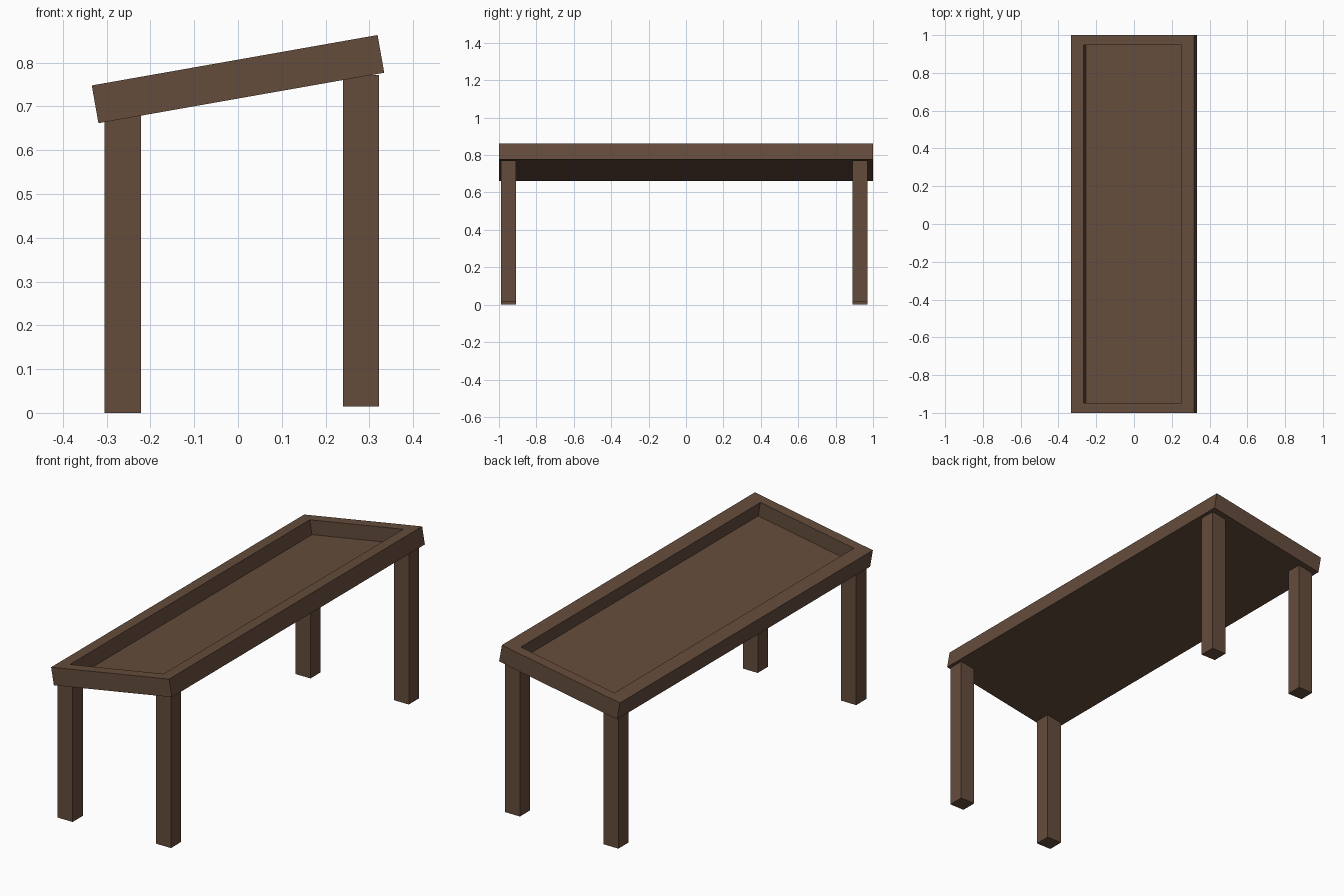
import bpy, bmesh, math
from mathutils import Matrix, Vector

if "Cube" in bpy.data.objects:
    bpy.data.objects.remove(bpy.data.objects["Cube"])

wood = bpy.data.materials.new("dark brown wood")
wood.diffuse_color = (0.13, 0.073, 0.046, 1)
wood.use_nodes = True
wood.node_tree.nodes["Principled BSDF"].inputs["Base Color"].default_value = wood.diffuse_color


def finish(name, bm):
    mesh = bpy.data.meshes.new(name)
    bm.to_mesh(mesh)
    bm.free()
    mesh.materials.append(wood)
    obj = bpy.data.objects.new(name, mesh)
    bpy.context.collection.objects.link(obj)
    return obj


def box(size, centre):
    bm = bmesh.new()
    bmesh.ops.create_cube(bm, size=1)
    bmesh.ops.scale(bm, vec=size, verts=bm.verts)
    bmesh.ops.translate(bm, vec=centre, verts=bm.verts)
    return bm


# Sloping tray top: a slab with a rectangular recess sunk into its upper face
WIDTH, LENGTH, THICK = 0.663, 2.0, 0.0875
RIM_X, RIM_Y, DEPTH = 0.069, 0.053, 0.072
bm = box((WIDTH, LENGTH, THICK), (0, 0, 0))
bm.normal_update()
top = max(bm.faces, key=lambda f: f.normal.z)
bmesh.ops.inset_individual(bm, faces=[top], thickness=0.05)
for v in top.verts:
    v.co.x = math.copysign(WIDTH / 2 - RIM_X, v.co.x)
    v.co.y = math.copysign(LENGTH / 2 - RIM_Y, v.co.y)
floor = bmesh.ops.extrude_discrete_faces(bm, faces=[top])["faces"][0]
bmesh.ops.translate(bm, vec=(0, 0, -DEPTH), verts=floor.verts)
tray = finish("tray_top", bm)
tray.matrix_world = (Matrix.Translation((0, 0, 0.7625))
                     @ Matrix.Rotation(math.radians(-10), 4, 'Y'))

# Square legs: short pair on the low side, raised long pair on the high side
for side, x0, x1, z0, z1 in (("low", -0.305, -0.222, 0.0, 0.682),
                             ("high", 0.24, 0.322, 0.015, 0.772)):
    for end, y in (("front", -0.95), ("back", 0.93)):
        finish(f"{side}_{end}_leg",
               box((x1 - x0, 0.08, z1 - z0),
                   ((x0 + x1) / 2, y, (z0 + z1) / 2)))
